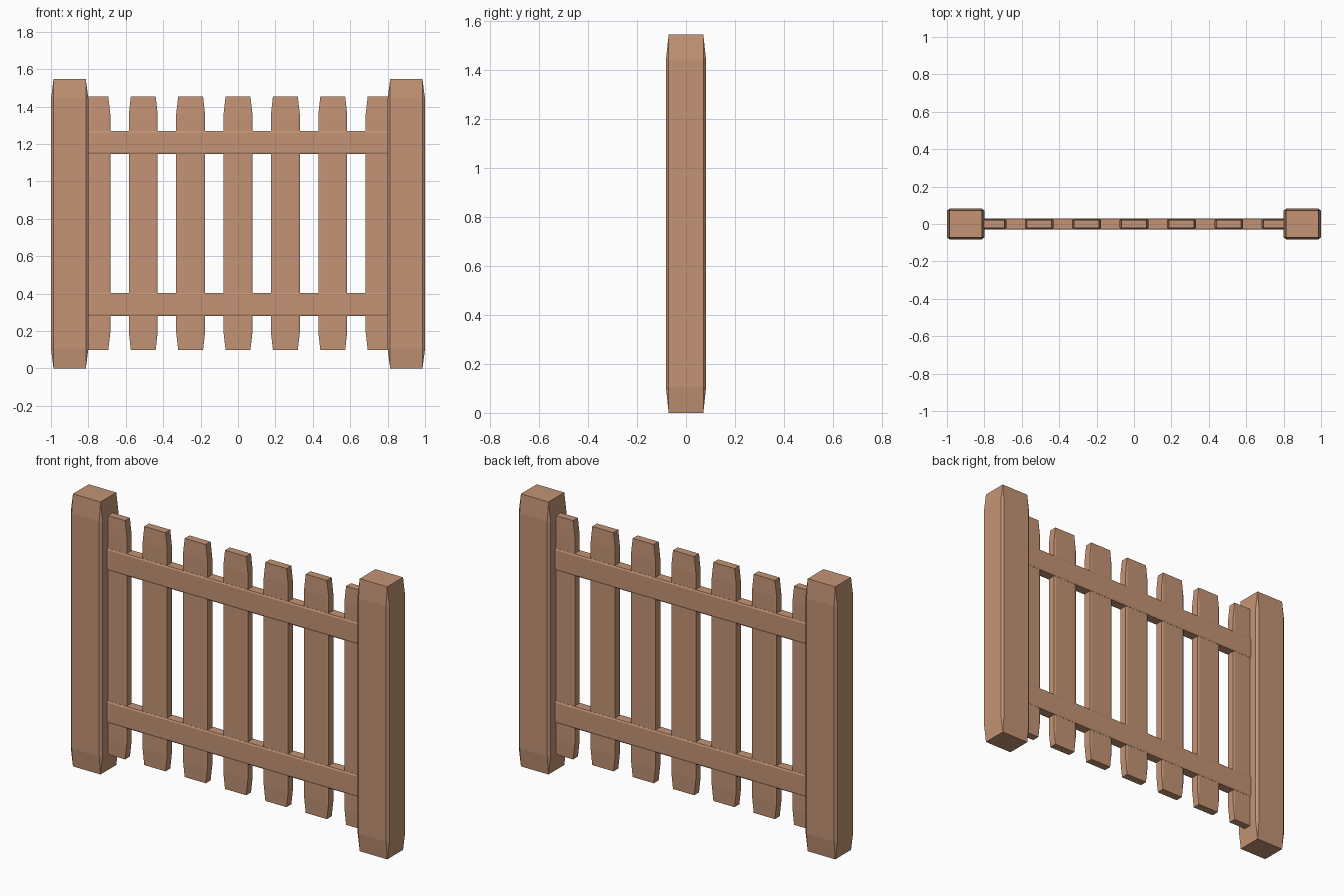
import bpy
import bmesh
from mathutils import Vector

cube = bpy.data.objects.get("Cube")
if cube:
    bpy.data.objects.remove(cube, do_unlink=True)

# Single wood colour
wood = bpy.data.materials.new("warm_wood")
wood.use_nodes = True
colour = (0.55, 0.296, 0.178, 1.0)
wood.diffuse_color = colour
bsdf = wood.node_tree.nodes["Principled BSDF"]
bsdf.inputs["Base Color"].default_value = colour
bsdf.inputs["Roughness"].default_value = 0.8

BEVEL = 0.068


def plank(name, centre, size):
    """Unit cube with bevelled edges, stretched so the bevel lengthens into tapered ends."""
    bm = bmesh.new()
    bmesh.ops.create_cube(bm, size=1)
    bmesh.ops.bevel(bm, geom=bm.edges[:], offset=BEVEL, offset_type='OFFSET',
                    segments=1, profile=0.5, affect='EDGES')
    bmesh.ops.scale(bm, vec=Vector(size), verts=bm.verts)
    bmesh.ops.translate(bm, vec=Vector(centre), verts=bm.verts)
    mesh = bpy.data.meshes.new(name)
    bm.to_mesh(mesh)
    bm.free()
    mesh.materials.append(wood)
    obj = bpy.data.objects.new(name, mesh)
    bpy.context.collection.objects.link(obj)
    return obj


# End posts
for side, label in ((-1, "right"), (1, "left")):
    plank(f"{label}_post", (side * 0.9, 0, 0.773), (0.2, 0.164, 1.546))

# Upright pickets
for i in range(7):
    plank(f"picket_{i + 1}", ((i - 3) * 0.2533, 0, 0.776), (0.154, 0.05, 1.354))

# Horizontal rails, running into the posts
for label, height in (("lower", 0.342), ("upper", 1.208)):
    plank(f"{label}_rail", (0, 0, height), (1.84, 0.06, 0.124))
